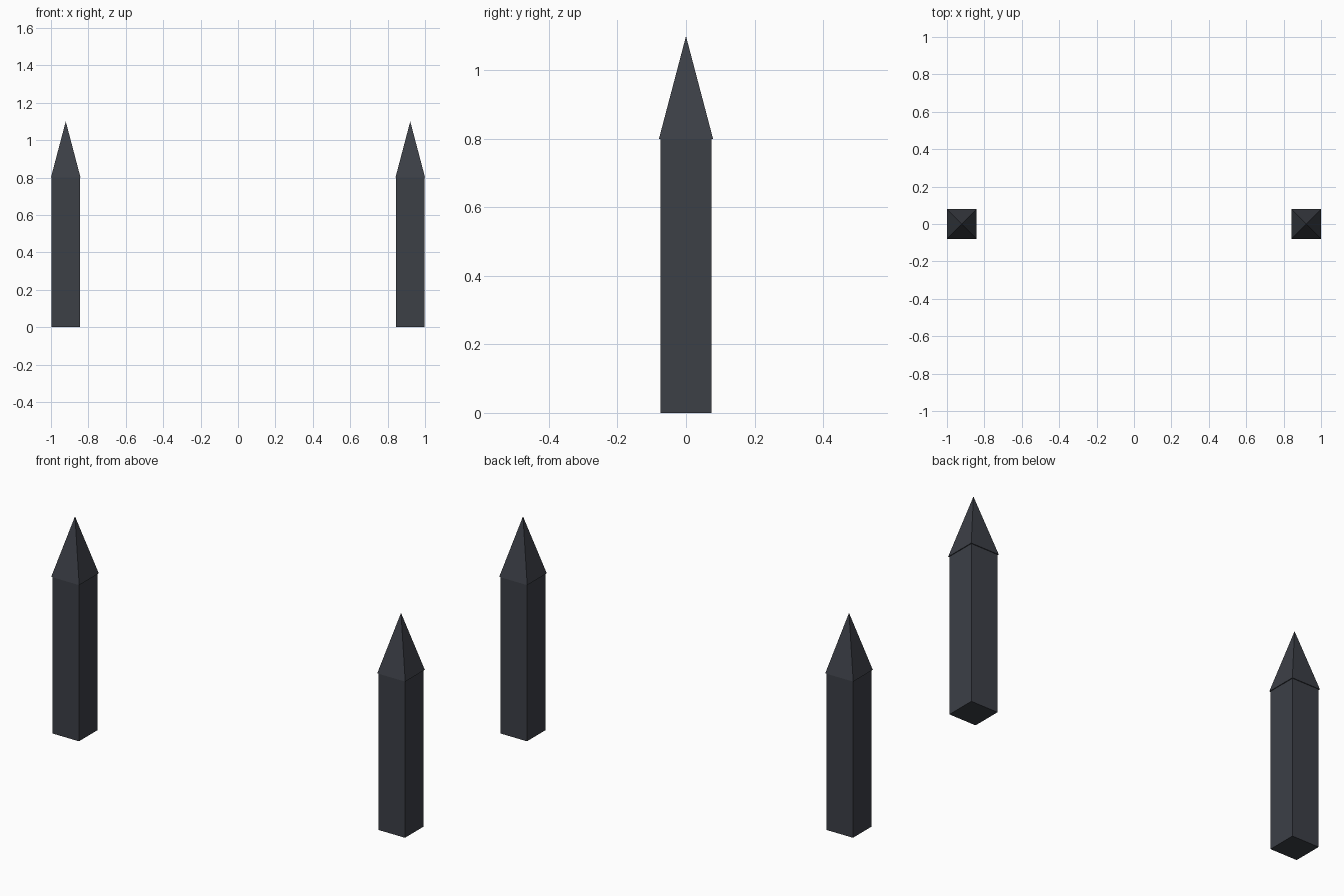
import bpy
import math

cube = bpy.data.objects.get("Cube")
if cube:
    bpy.data.objects.remove(cube, do_unlink=True)

POST_X = 0.921
POST_WIDTH = 0.15
CAP_WIDTH = 0.158
POST_HEIGHT = 0.8
CAP_HEIGHT = 0.3


def make_material(name, colour):
    mat = bpy.data.materials.new(name)
    mat.use_nodes = True
    mat.diffuse_color = colour
    mat.node_tree.nodes["Principled BSDF"].inputs["Base Color"].default_value = colour
    return mat


iron = make_material("dark iron", (0.045, 0.05, 0.062, 1))


def finish(name):
    obj = bpy.context.object
    obj.name = name
    bpy.ops.object.transform_apply(location=False, rotation=True, scale=True)
    obj.data.materials.append(iron)


for side, sign in (("left", 1), ("right", -1)):
    # Square post
    bpy.ops.mesh.primitive_cube_add(size=1, location=(sign * POST_X, 0, POST_HEIGHT / 2))
    bpy.context.object.scale = (POST_WIDTH, POST_WIDTH, POST_HEIGHT)
    finish(side + "_post")

    # Pointed cap, slightly wider than the post
    bpy.ops.mesh.primitive_cone_add(
        vertices=4, radius1=CAP_WIDTH / math.sqrt(2), radius2=0, depth=CAP_HEIGHT,
        location=(sign * POST_X, 0, POST_HEIGHT + CAP_HEIGHT / 2),
        rotation=(0, 0, math.pi / 4))
    finish(side + "_spike_cap")
